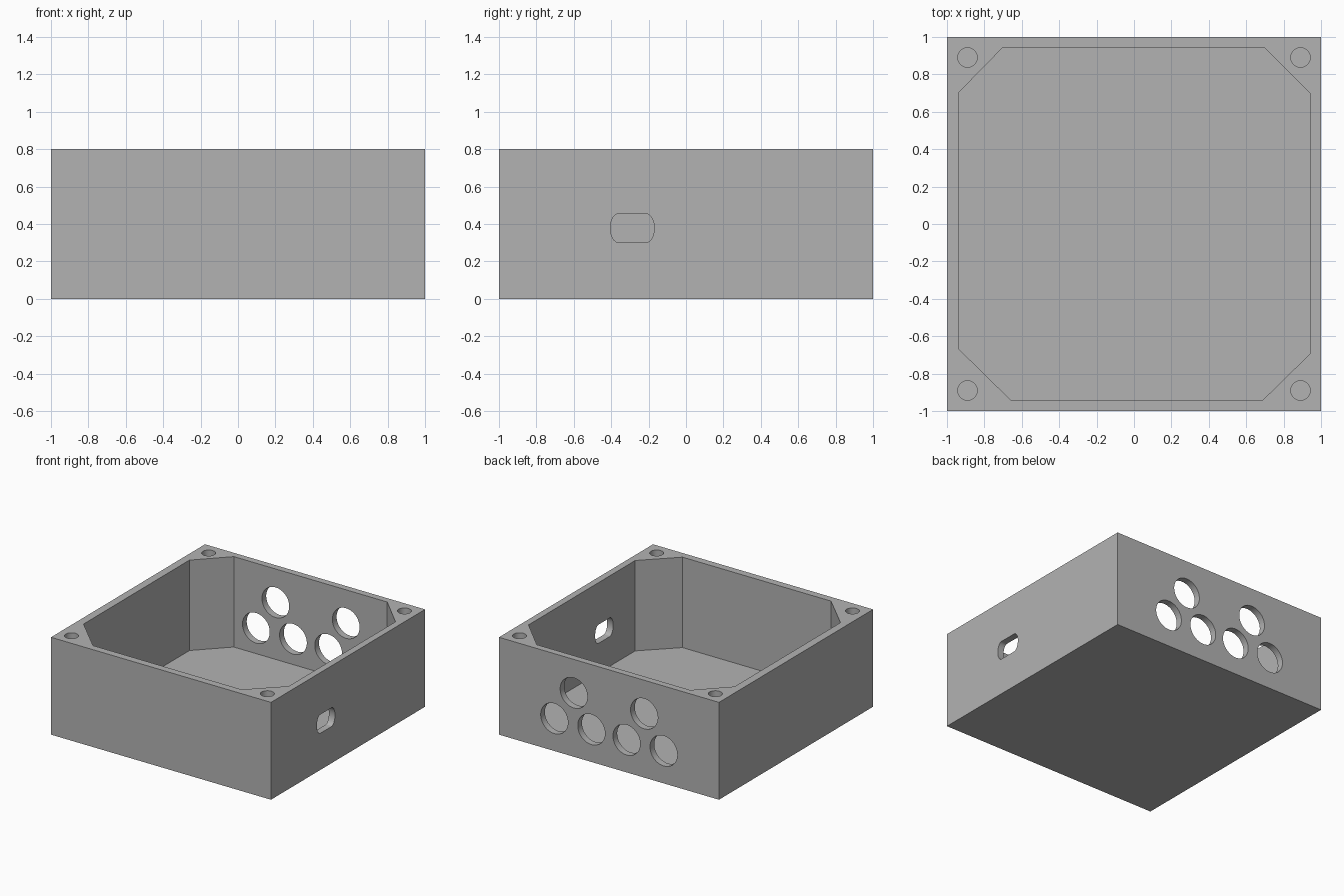
import bpy, bmesh, math
from mathutils import Matrix, Vector

cube = bpy.data.objects.get("Cube")
if cube:
    bpy.data.objects.remove(cube, do_unlink=True)

grey = bpy.data.materials.new("plain grey")
grey.use_nodes = True
colour = (0.45, 0.45, 0.45, 1)
grey.diffuse_color = colour
grey.node_tree.nodes["Principled BSDF"].inputs["Base Color"].default_value = colour


def prism(name, outline, depth, matrix):
    """Extrude a flat outline along its local z, then place it."""
    bm = bmesh.new()
    base = bm.faces.new([bm.verts.new((u, v, 0)) for u, v in outline])
    top = bmesh.ops.extrude_face_region(bm, geom=[base])["geom"]
    bmesh.ops.translate(bm, vec=(0, 0, depth),
                        verts=[g for g in top if isinstance(g, bmesh.types.BMVert)])
    bmesh.ops.transform(bm, matrix=matrix, verts=bm.verts)
    bmesh.ops.recalc_face_normals(bm, faces=bm.faces)
    mesh = bpy.data.meshes.new(name)
    bm.to_mesh(mesh)
    bm.free()
    mesh.materials.append(grey)
    obj = bpy.data.objects.new(name, mesh)
    bpy.context.collection.objects.link(obj)
    return obj


def rounded(rx, ry, straight=0, n=48):
    """Ellipse outline pulled apart by a straight middle section."""
    points = []
    for i in range(n):
        a = math.tau * (i + 0.5) / n
        shift = math.copysign(straight / 2, math.cos(a))
        points.append((rx * math.cos(a) + shift, ry * math.sin(a)))
    return points


def place(origin, u, v):
    """Frame whose local x is u and local y is v."""
    u, v = Vector(u), Vector(v)
    turn = Matrix((u, v, u.cross(v))).transposed().to_4x4()
    return Matrix.Translation(origin) @ turn


X, Y, Z = (1, 0, 0), (0, 1, 0), (0, 0, 1)

# Solid block
case = prism("enclosure_box", [(-1, -1), (1, -1), (1, 1), (-1, 1)], 0.8, Matrix())

# Cavity with cut corners that leave the screw posts
cavity = [(-0.66, -0.94), (0.69, -0.94), (0.945, -0.69), (0.945, 0.695),
          (0.695, 0.945), (-0.70, 0.945), (-0.935, 0.705), (-0.935, -0.67)]
cutters = [prism("cavity_cutter", cavity, 1, place((0, 0, 0.057), X, Y))]

# Screw holes in the four corners
for sx in (-1, 1):
    for sy in (-1, 1):
        cutters.append(prism("screw_hole_cutter", rounded(0.052, 0.052), 0.6,
                             place((sx * 0.89, sy * 0.89, 0.4), X, Y)))

# Round openings in the back wall: a row of four and two above
for x, z in [(-0.497, 0.267), (-0.16, 0.267), (0.16, 0.267), (0.497, 0.267),
             (-0.32, 0.525), (0.32, 0.525)]:
    cutters.append(prism("back_hole_cutter", rounded(0.124, 0.124), 0.3,
                         place((x, 1.15, z), X, Z)))

# Socket slot in the left wall
cutters.append(prism("slot_cutter", rounded(0.045, 0.077, 0.145), 0.3,
                     place((0.85, -0.287, 0.378), Y, Z)))

for cutter in cutters:
    cutter.hide_render = True
    cut = case.modifiers.new(cutter.name, "BOOLEAN")
    cut.operation = "DIFFERENCE"
    cut.solver = "EXACT"
    cut.object = cutter

# Bake the cuts and remove the cutters
bpy.context.view_layer.objects.active = case
case.select_set(True)
for cut in list(case.modifiers):
    bpy.ops.object.modifier_apply(modifier=cut.name)
for cutter in cutters:
    bpy.data.objects.remove(cutter, do_unlink=True)
bpy.ops.object.shade_smooth_by_angle(angle=math.radians(30))
